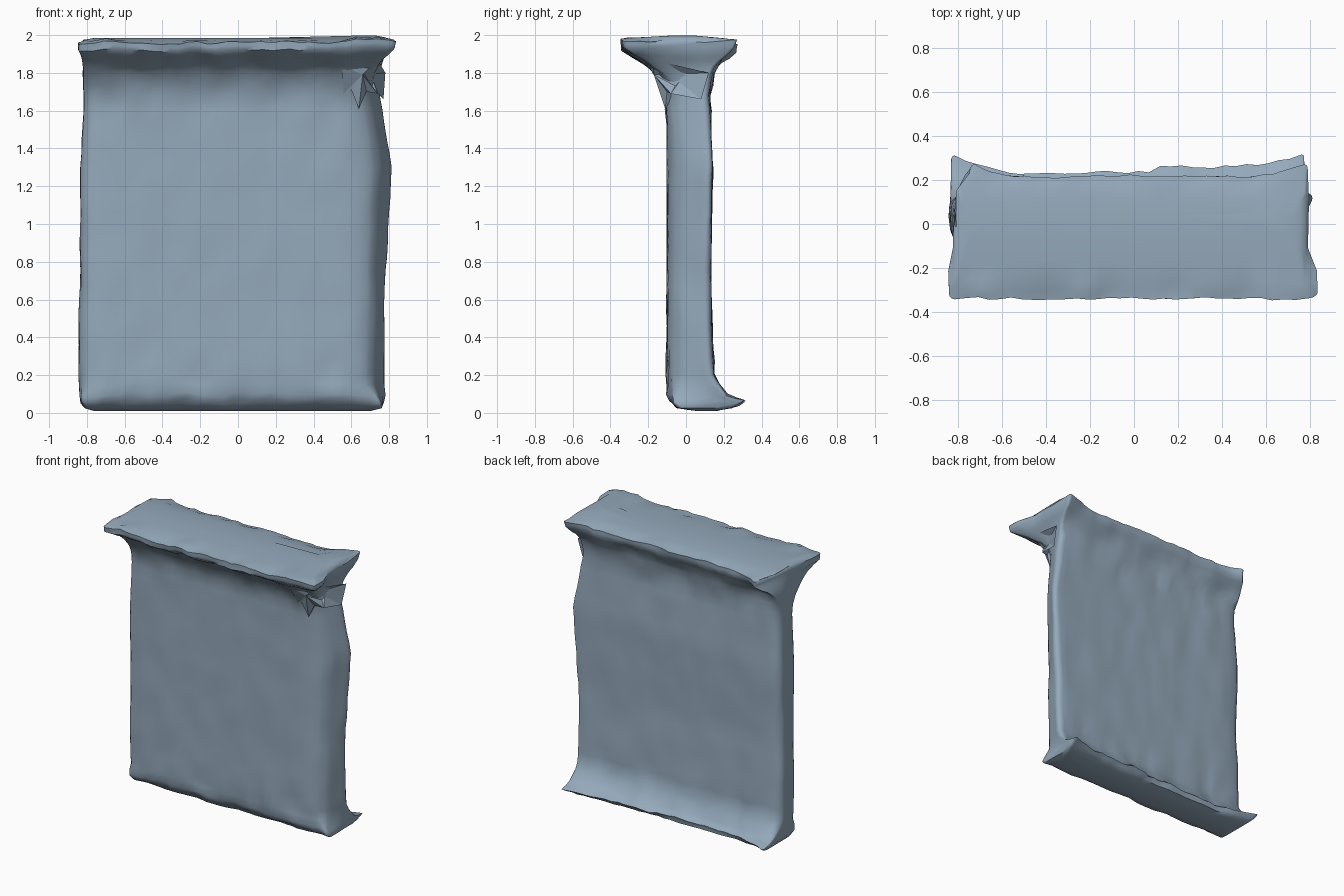
import bpy, math
from mathutils import Vector, noise

if "Cube" in bpy.data.objects:
    bpy.data.objects.remove(bpy.data.objects["Cube"])


def ring(z, x0, x1, y0, y1):
    """Rounded rectangle at height z, sides subdivided so they can wrinkle."""
    r = 0.05 if 0.1 < z < 1.75 else 0.02
    corners = [(x1 - r, y0 + r), (x1 - r, y1 - r), (x0 + r, y1 - r), (x0 + r, y0 + r)]
    pts = []
    for i, (cx, cy) in enumerate(corners):
        start = math.pi / 2 * (i - 1)
        for k in range(5):
            a = start + math.pi / 8 * k
            pts.append(Vector((cx + r * math.cos(a), cy + r * math.sin(a), z)))
        nx, ny = corners[(i + 1) % 4]
        a = start + math.pi / 2
        end = Vector((nx + r * math.cos(a), ny + r * math.sin(a), z))
        n = 32 if i % 2 else 5
        first = pts[-1]
        pts += [first.lerp(end, k / n) for k in range(1, n)]
    # the ends of the body slant: narrower at the front right and back left
    body = min(1, max(0, (z - 0.03) / 0.1)) * min(1, max(0, (1.88 - z) / 0.12))
    for p in pts:
        front = (y1 - p.y) / (y1 - y0)
        if p.x > 0.5:
            t = (p.x - 0.5) / 0.3
            p.x -= 0.075 * body * front * t
            p.y += 0.05 * body * front * t ** 3
        elif p.x < -0.5:
            t = (-0.5 - p.x) / 0.34
            p.x += 0.02 * body * abs(front - 0.5) * t
            p.y += 0.035 * body * front * t ** 6 - 0.02 * body * (1 - front) * t ** 4
    return pts


def wrinkle(p):
    """Pull the flared corners outward and add cloth-like unevenness."""
    z = p.z
    edge = min(1.0, max(0.0, (abs(p.x) - 0.5) / 0.32))
    foot = math.exp(-((z - 0.06) / 0.03) ** 2)
    ledge = min(1.0, max(0.0, (z - 1.82) / 0.1)) * (z < 1.97)
    if p.y > 0.1:
        p.y += foot * (0.08 * edge ** 2 - 0.03 * (p.x < 0.1)) + ledge * 0.06 * edge ** 2
        if p.x < -0.5:
            p.z -= 0.02 * ledge * edge
    if p.y > 0 and p.x < -0.5:
        p.x += ledge * 0.09 * edge * p.y / 0.28
    if p.y < -0.2:
        p.x += ledge * 0.055 * edge ** 4 * (1 if p.x > 0 else -0.4)
    if p.x > 0.6 and z > 1.9:
        p.z += 0.012
    n = noise.noise_vector(Vector((p.x * 7, p.y * 7, p.z * 5)))
    fine = noise.noise_vector(Vector((p.x * 15, p.y * 9, p.z * 9)))
    calm = 0.3 < z < 1.6
    p.x += n.x * 0.009
    p.y += n.y * (0.006 if calm else 0.012) + fine.y * (0.003 if calm else 0.012)
    if 0.03 < z < 1.97:
        p.z += n.z * 0.015 + fine.z * 0.008
    p.z = min(2.0, max(0.0, p.z))
    return p


slate = bpy.data.materials.new("slate")
slate.diffuse_color = (0.30, 0.40, 0.50, 1)
slate.use_nodes = True
slate.node_tree.nodes["Principled BSDF"].inputs["Base Color"].default_value = slate.diffuse_color


def add_object(name, verts, faces, smooth):
    me = bpy.data.meshes.new(name)
    me.from_pydata(verts, [], faces)
    me.update()
    me.materials.append(slate)
    ob = bpy.data.objects.new(name, me)
    bpy.context.collection.objects.link(ob)
    if smooth:
        bpy.context.view_layer.objects.active = ob
        ob.select_set(True)
        bpy.ops.object.shade_smooth_by_angle(angle=math.radians(50))
        ob.select_set(False)


# key sections: z, left, right, front, back
keys = [
    (0.010, -0.76, 0.70, 0.06, 0.15),
    (0.025, -0.81, 0.76, -0.04, 0.23),
    (0.060, -0.835, 0.78, -0.08, 0.265),
    (0.095, -0.84, 0.785, -0.097, 0.205),
    (0.20, -0.845, 0.785, -0.10, 0.145),
    (0.75, -0.84, 0.795, -0.10, 0.13),
    (1.30, -0.84, 0.83, -0.10, 0.14),
    (1.53, -0.825, 0.785, -0.10, 0.13),
    (1.68, -0.82, 0.76, -0.105, 0.125),
    (1.80, -0.82, 0.755, -0.16, 0.145),
    (1.86, -0.82, 0.765, -0.235, 0.175),
    (1.92, -0.825, 0.79, -0.335, 0.215),
    (1.96, -0.825, 0.795, -0.34, 0.22),
    (1.975, -0.81, 0.78, -0.26, 0.16),
    (1.985, -0.76, 0.73, -0.08, 0.05),
]
sections = []
for a, b in zip(keys, keys[1:]):
    steps = max(2, round((b[0] - a[0]) / 0.08))
    sections += [[u + (v - u) * k / steps for u, v in zip(a, b)] for k in range(steps)]
sections.append(keys[-1])

# wrinkled slab: foot flare, body and top ledge in one loft
verts = [wrinkle(p) for s in sections for p in ring(*s)]
count = len(verts) // len(sections)
last = (len(sections) - 1) * count
faces = []
for a in range(0, last, count):
    for i in range(count):
        k = (i + 1) % count
        faces.append((a + i, a + k, a + count + k, a + count + i))
faces.append(tuple(reversed(range(count))))
faces.append(tuple(range(last, last + count)))
add_object("wrinkled_slab", verts, faces, True)

# torn folds under the right end of the ledge: a jagged flat-faced rim with two hubs
rim = [(0.55, -0.20, 1.84), (0.56, -0.115, 1.69), (0.60, -0.13, 1.71),
       (0.64, -0.11, 1.61), (0.68, -0.10, 1.70), (0.74, -0.08, 1.69),
       (0.77, 0.08, 1.66), (0.78, 0.12, 1.80), (0.74, -0.18, 1.87)]
n = len(rim)
folds = [(i, (i + 1) % n, n) for i in range(n)] + [((i + 1) % n, i, n + 1) for i in range(n)]
add_object("torn_folds", rim + [(0.66, -0.17, 1.79), (0.70, 0.0, 1.80)], folds, False)
